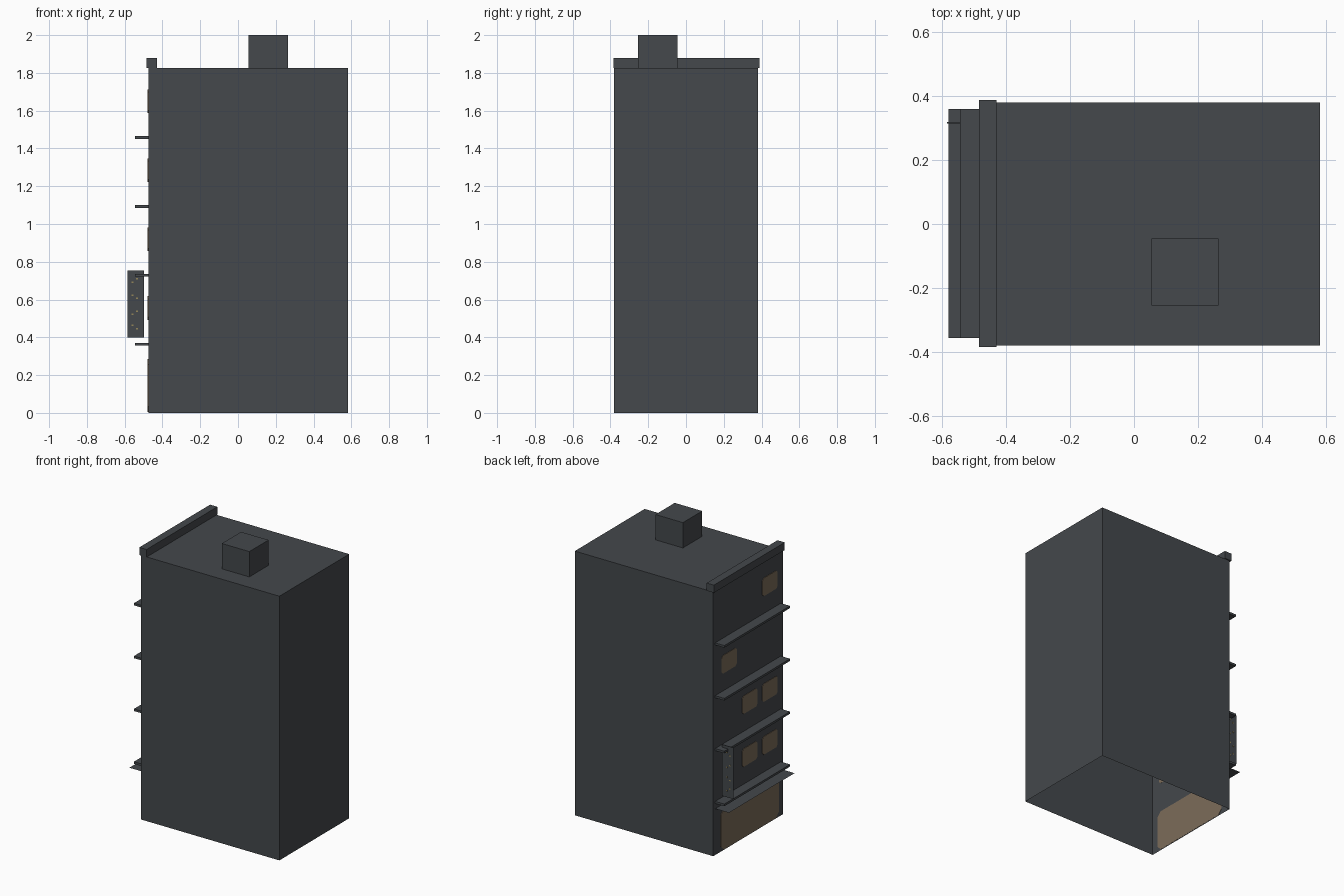
import bpy, bmesh
from mathutils import Vector

cube = bpy.data.objects.get("Cube")
if cube:
    bpy.data.objects.remove(cube, do_unlink=True)


def material(name, rgb):
    mat = bpy.data.materials.new(name)
    mat.use_nodes = True
    mat.diffuse_color = (*rgb, 1)
    mat.node_tree.nodes["Principled BSDF"].inputs["Base Color"].default_value = (*rgb, 1)
    return mat


WALL = material("dark slate", (0.058, 0.065, 0.072))
GLOW = material("warm window", (0.20, 0.148, 0.10))
MARK = material("sign yellow", (0.30, 0.24, 0.10))


def finish(name, bm, mat):
    bmesh.ops.recalc_face_normals(bm, faces=bm.faces)
    mesh = bpy.data.meshes.new(name)
    bm.to_mesh(mesh)
    bm.free()
    mesh.materials.append(mat)
    obj = bpy.data.objects.new(name, mesh)
    bpy.context.collection.objects.link(obj)
    return obj


def box(name, lo, hi, mat=WALL, open_bottom=False):
    lo, hi = Vector(lo), Vector(hi)
    bm = bmesh.new()
    bmesh.ops.create_cube(bm, size=1)
    for v in bm.verts:
        v.co = (lo + hi) / 2 + v.co * (hi - lo)
    if open_bottom:
        bm.faces.ensure_lookup_table()
        base = min(bm.faces, key=lambda f: f.calc_center_median().z)
        bmesh.ops.delete(bm, geom=[base], context='FACES_ONLY')
    return finish(name, bm, mat)


FACADE = -0.475


def pane(name, y, z, w, h, cut):
    """Thin clipped-corner plate on the facade."""
    a, b = w / 2, h / 2
    quarter = [(a, b - cut), (a - cut, b)]
    pts = quarter + [(-p, q) for p, q in reversed(quarter)]
    pts += [(-p, -q) for p, q in quarter] + [(p, -q) for p, q in reversed(quarter)]
    bm = bmesh.new()
    face = bm.faces.new([bm.verts.new((FACADE + 0.001, y + p, z + q)) for p, q in pts])
    side = bmesh.ops.extrude_face_region(bm, geom=[face])
    for v in side["geom"]:
        if isinstance(v, bmesh.types.BMVert):
            v.co.x -= 0.004
    finish(name, bm, GLOW)


# Building shell, rooftop hut and parapet
box("building_shell", (FACADE, -0.381, 0), (0.583, 0.381, 1.825), open_bottom=True)
box("rooftop_hut", (0.055, -0.255, 1.825), (0.265, -0.045, 2.0))
box("parapet", (-0.485, -0.385, 1.825), (-0.43, 0.388, 1.878))

# Floor ledges
FLOOR = 0.365
for i in range(4):
    z = FLOOR * (i + 1)
    box(f"ledge_{i + 1}", (-0.545, -0.357, z - 0.009), (FACADE, 0.36, z + 0.006))

# Flat shop awning
bm = bmesh.new()
bm.faces.new([bm.verts.new((x, y, 0.32)) for x, y in
              ((-0.58, -0.357), (FACADE, -0.357), (FACADE, 0.36), (-0.58, 0.36))])
finish("shop_awning", bm, WALL)

# Lit windows, given as (floor, column)
COLUMNS = (0.21, -0.015, -0.235)
for floor, col in ((1, 1), (1, 2), (2, 1), (2, 2), (3, 0), (4, 2)):
    pane(f"window_{floor}_{col}", COLUMNS[col], FLOOR * floor + 0.19, 0.165, 0.125, 0.014)

# Shop front
pane("shop_front", -0.015, 0.145, 0.63, 0.28, 0.03)

# Projecting sign with small marks on both sides
box("sign_board", (-0.585, 0.315, 0.4), (-0.497, 0.319, 0.755))
for i, z in enumerate((0.455, 0.53, 0.615, 0.70)):
    for j, dz in enumerate((-0.009, 0.009)):
        x = -0.546 + 0.012 * (-1) ** (i + j)
        box(f"sign_mark_{i}_{j}", (x - 0.005, 0.314, z + dz - 0.004),
            (x + 0.005, 0.32, z + dz + 0.004), MARK)
